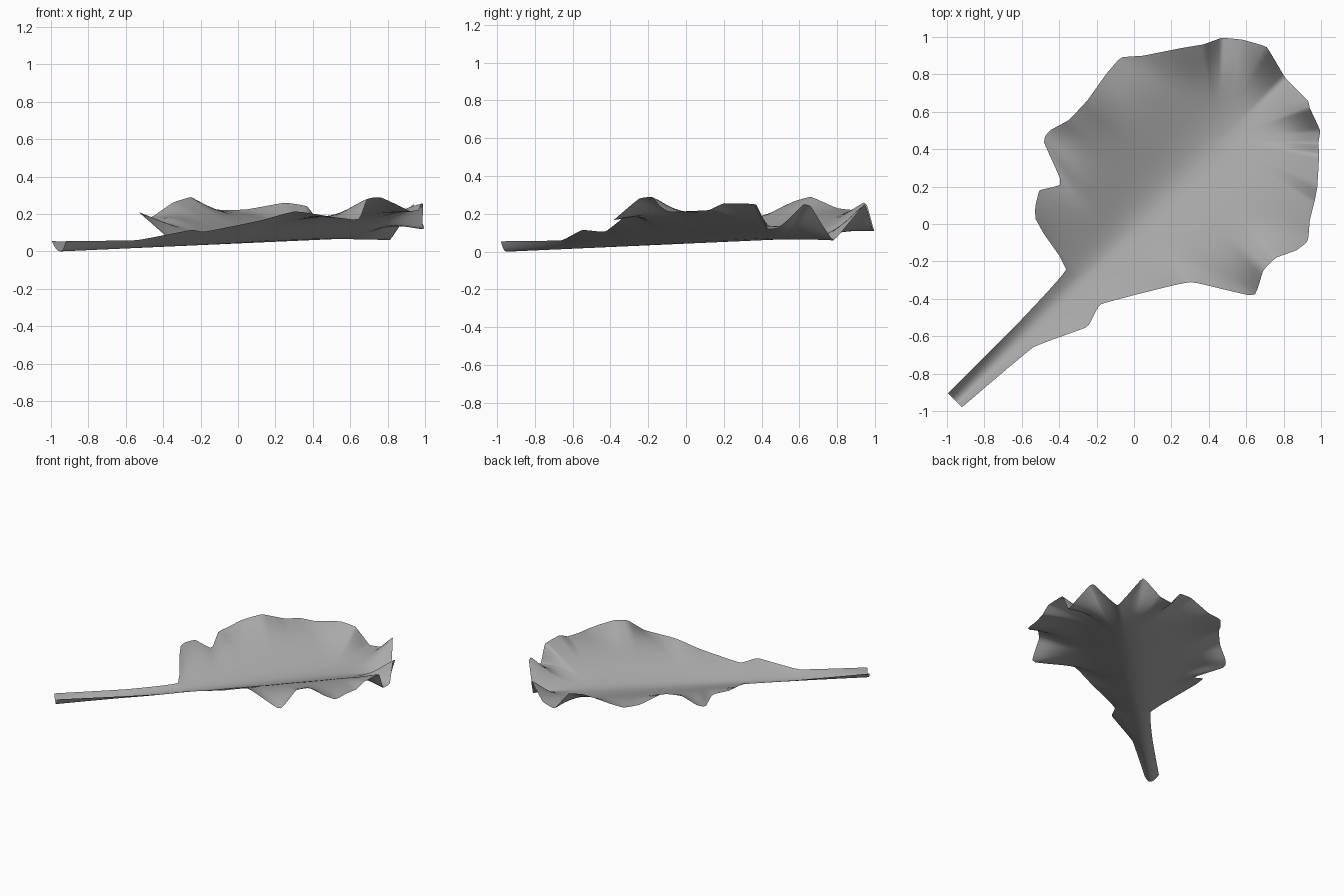
import bpy, bmesh
from math import exp, sqrt, tanh
from mathutils import Vector

default = bpy.data.objects.get("Cube")
if default:
    bpy.data.objects.remove(default, do_unlink=True)

# Edge of the leaf: right side from the stem, wavy rim, left side back to the stem
right_side = [(-.92, -.98, .055), (-.54, -.66, .06), (-.25, -.55, .115), (-.18, -.43, .105),
              (.12, -.35, .165), (.31, -.31, .215), (.64, -.385, .165), (.69, -.25, .28),
              (.76, -.18, .29), (.87, -.14, .24), (.93, -.09, .21)]
wavy_rim = [(.94, .02, .215), (.965, .12, .22), (.98, .2, .255), (.99, .37, .25), (.985, .43, .12),
            (.995, .5, .13), (.94, .62, .25), (.93, .66, .24), (.81, .78, .06), (.71, .945, .25),
            (.58, .985, .13), (.47, .995, .11), (.37, .96, .24), (.25, .94, .26), (.05, .9, .225)]
left_side = [(-.07, .89, .22), (-.15, .8, .23), (-.25, .66, .29), (-.35, .555, .26), (-.45, .5, .19),
             (-.485, .445, .17), (-.385, .215, .15), (-.505, .18, .2), (-.53, .08, .21),
             (-.52, 0, .2), (-.36, -.24, .055), (-.62, -.53, .045), (-1, -.91, .055)]

STEM_START, HUB = -.95, .45
STATIONS, ACROSS = 80, 14


def soften(points, steps=5):
    """Low-tension spline through the points, keeping corners fairly crisp."""
    pts = [Vector(p) for p in points]
    result = []
    for i in range(len(pts) - 1):
        before, a, b, after = pts[max(i - 1, 0)], pts[i], pts[i + 1], pts[min(i + 2, len(pts) - 1)]
        tangent_a, tangent_b = (b - before) * .13, (after - a) * .13
        # Keep tangents short so small lobes do not loop
        limit = (b - a).length * .5
        for tangent in (tangent_a, tangent_b):
            if tangent.length > limit:
                tangent *= limit / tangent.length
        for k in range(steps):
            t = k / steps
            u = t * t * (3 - 2 * t)
            result.append(a * (1 - u) + b * u + tangent_a * t * (1 - t) ** 2
                          - tangent_b * t * t * (1 - t))
    return result + [pts[-1]]


def along(p):
    """Distance of a point along the diagonal midrib."""
    return (p.x + p.y) / 2


def trough(p):
    """Height of the broad folded blade, before the rim is frilled."""
    a = along(p)
    midrib = min(.065, .065 * (a - STEM_START) / 1.45)
    offset = (p.y - p.x) / sqrt(2)
    # The fold is tight on the stem and opens out towards the tip, most on the left
    opening = min(1, max(0, (a + .3) / .8))
    radius = .05 + opening * (.13 if offset > 0 else .05)
    d = sqrt(offset ** 2 + radius ** 2) - radius
    wall = .3 * tanh(d / .7) if offset > 0 else .165 * tanh(d / .3)
    return midrib + wall


def edge_at(edge, c):
    """Point where an edge, listed from the stem outwards, passes a station."""
    for a, b in zip(edge, edge[1:]):
        if along(a) <= c <= along(b):
            span = max(along(b) - along(a), 1e-6)
            return a.lerp(b, (c - along(a)) / span)
    return min(edge, key=lambda p: abs(along(p) - c)).copy()


def spoke(bm, c, rim):
    """Vertices from the midrib out to the rim; the frill fades away inwards."""
    centre = Vector((c, c, 0))
    length = (rim.xy - centre.xy).length
    frill = rim.z - trough(rim)
    verts = []
    for k in range(1, ACROSS + 1):
        s = k / ACROSS
        p = centre.lerp(rim, s)
        p.z = trough(p) + frill * s * s * exp(-((1 - s) * length / .21) ** 2)
        verts.append(bm.verts.new(p))
    return verts


outline = soften(right_side + wavy_rim + left_side)
tip = max(range(len(outline)), key=lambda i: along(outline[i]))
right_edge = outline[:tip + 1]
left_edge = outline[tip:][::-1]

bm = bmesh.new()

# Stem and blade: rows across the midrib
rows = []
for i in range(STATIONS + 1):
    c = STEM_START + (HUB - STEM_START) * i / STATIONS
    row = spoke(bm, c, edge_at(left_edge, c))[::-1]
    row.append(bm.verts.new((c, c, trough(Vector((c, c, 0))))))
    row += spoke(bm, c, edge_at(right_edge, c))
    rows.append(row)
for near, far in zip(rows, rows[1:]):
    for k in range(2 * ACROSS):
        bm.faces.new((near[k], near[k + 1], far[k + 1], far[k]))

# Frilled end: spokes from the hub to the rim
hub = rows[-1][ACROSS]
spokes = [rows[-1][ACROSS + 1:]]
spokes += [spoke(bm, HUB, p) for p in outline if along(p) > HUB + .004]
spokes.append(rows[-1][:ACROSS][::-1])
for a, b in zip(spokes, spokes[1:]):
    bm.faces.new((hub, a[0], b[0]))
    for k in range(ACROSS - 1):
        bm.faces.new((a[k], a[k + 1], b[k + 1], b[k]))

mesh = bpy.data.meshes.new("leaf")
bm.to_mesh(mesh)
bm.free()
mesh.shade_smooth()
leaf = bpy.data.objects.new("leaf", mesh)
bpy.context.collection.objects.link(leaf)

# Single plain grey
grey = bpy.data.materials.new("plain_grey")
grey.use_nodes = True
colour = (.4, .4, .4, 1)
grey.diffuse_color = colour
grey.node_tree.nodes["Principled BSDF"].inputs["Base Color"].default_value = colour
mesh.materials.append(grey)
